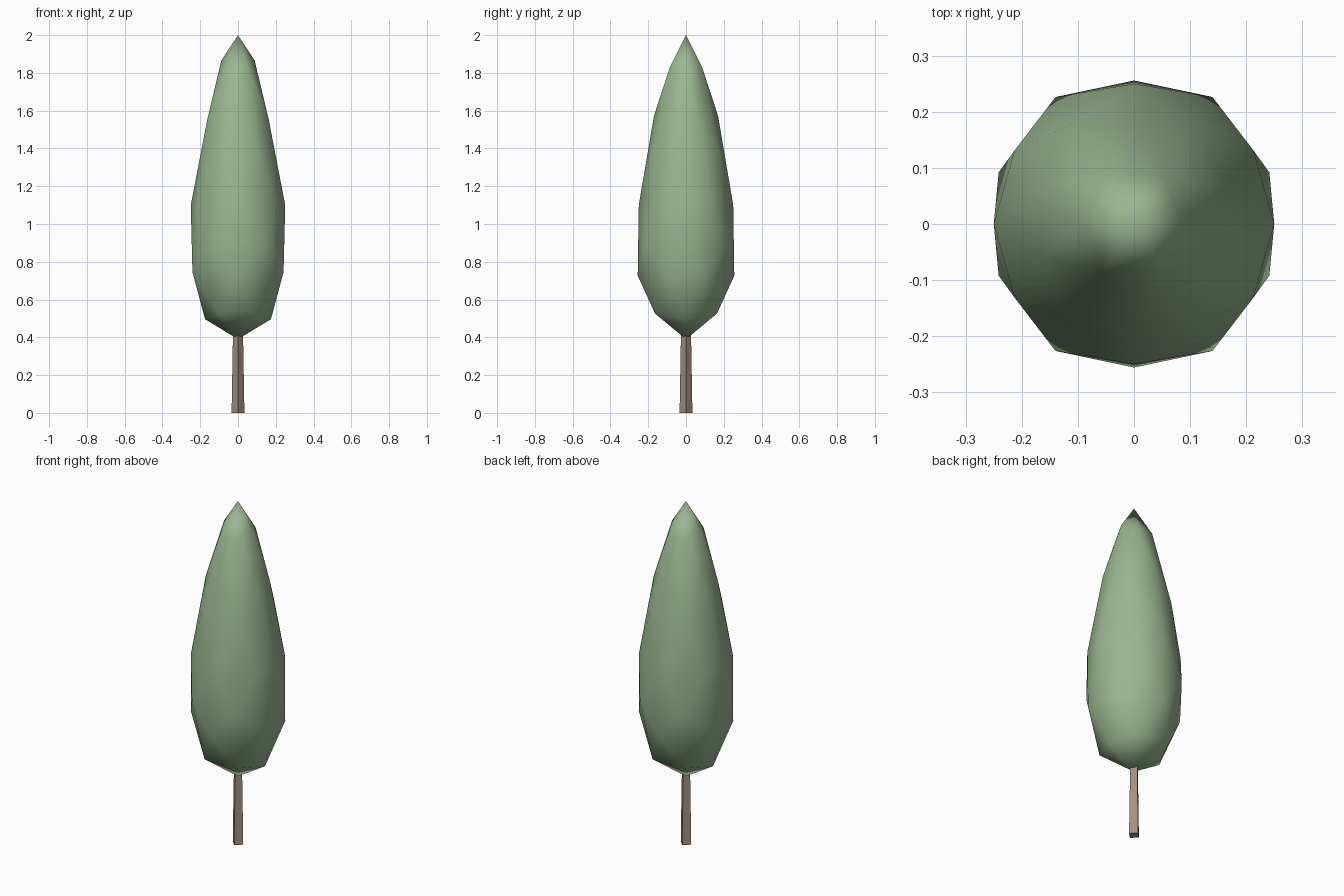
import bpy, bmesh
from itertools import product

if "Cube" in bpy.data.objects:
    bpy.data.objects.remove(bpy.data.objects["Cube"])


def material(name, color):
    m = bpy.data.materials.new(name)
    m.diffuse_color = (*color, 1)
    m.use_nodes = True
    m.node_tree.nodes["Principled BSDF"].inputs["Base Color"].default_value = m.diffuse_color
    return m


def finish(bm, name, mat, smooth):
    bmesh.ops.recalc_face_normals(bm, faces=bm.faces[:])
    for f in bm.faces:
        f.smooth = smooth
    me = bpy.data.meshes.new(name)
    bm.to_mesh(me)
    bm.free()
    me.materials.append(mat)
    ob = bpy.data.objects.new(name, me)
    bpy.context.collection.objects.link(ob)
    return ob


# Foliage: once-divided icosahedron with a two-fold axis up
seeds = [(1, 0, 0), (0.5257, 0, 0.8507), (0.809, 0.309, 0.5)]
points = set()
for seed in seeds:
    for s in product((1, -1), repeat=3):
        p = [a * b + 0.0 for a, b in zip(seed, s)]
        for i in range(3):
            points.add(tuple(p[i:] + p[:i]))
bm = bmesh.new()
for p in sorted(points):
    bm.verts.new(p)
bmesh.ops.convex_hull(bm, input=bm.verts[:])
bmesh.ops.triangulate(bm, faces=bm.faces[:])

# Stretch into a cypress shape: narrow towards the tip, full at the bottom
for v in bm.verts:
    z = v.co.z
    r = 0.25 * (1 - 0.385 * z)
    v.co = (v.co.x * r, v.co.y * r, 1.1 + z * (0.9 if z > 0 else 0.71))
finish(bm, "foliage", material("leaf_green", (0.32, 0.47, 0.28)), True)

# Trunk: four-sided tapered post, corner facing front
bm = bmesh.new()
rings = []
for r, z in ((0.034, 0), (0.026, 0.46)):
    rings.append([bm.verts.new((x * r, y * r, z))
                  for x, y in ((1, 0), (0, 1), (-1, 0), (0, -1))])
low, high = rings
for i in range(4):
    j = (i + 1) % 4
    bm.faces.new((low[i], low[j], high[j], high[i]))
bm.faces.new(low[::-1])
bm.faces.new(high)
finish(bm, "trunk", material("bark_brown", (0.36, 0.28, 0.23)), False)
